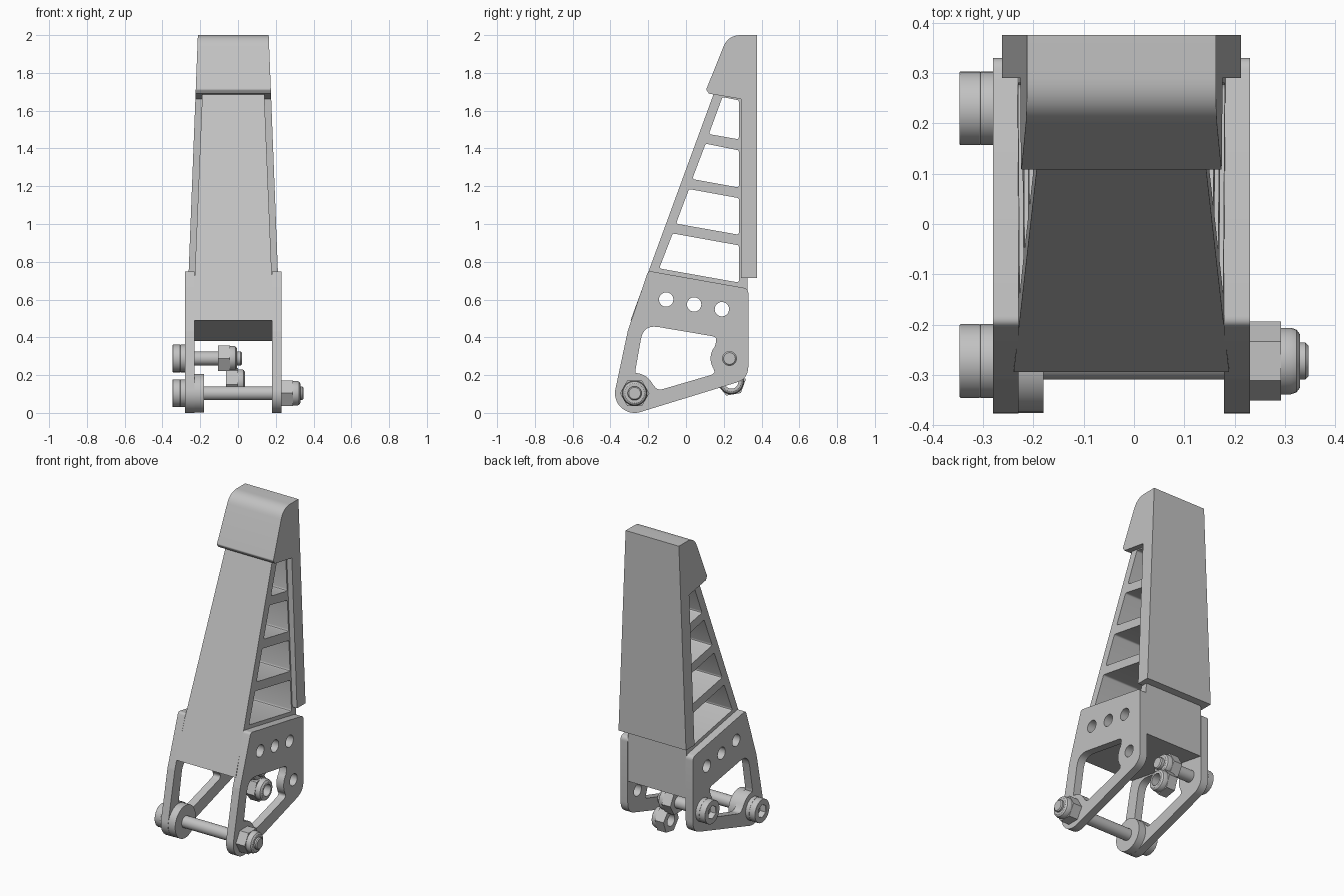
import bpy, bmesh, math
from mathutils import Vector, Matrix

cube = bpy.data.objects.get("Cube")
if cube:
    bpy.data.objects.remove(cube, do_unlink=True)

MID = -0.025                  # the body is centred slightly off x = 0
FRONT_BOLT = (-0.272, 0.104)  # (y, z)
BACK_BOLT = (0.23, 0.288)
LOOSE_NUT = (0.24, 0.165)
SHAFT = 0.037

metal = bpy.data.materials.new("plain grey")
metal.use_nodes = True
GREY = (0.54, 0.54, 0.54, 1)
metal.diffuse_color = GREY
metal.node_tree.nodes["Principled BSDF"].inputs["Base Color"].default_value = GREY


def finish(name, bm):
    """Weld, orient, shade and link a mesh."""
    bmesh.ops.remove_doubles(bm, verts=bm.verts, dist=0.0002)
    bmesh.ops.recalc_face_normals(bm, faces=bm.faces)
    mesh = bpy.data.meshes.new(name)
    bm.to_mesh(mesh)
    bm.free()
    mesh.materials.append(metal)
    mesh.shade_smooth()
    mesh.set_sharp_from_angle(angle=math.radians(30))
    obj = bpy.data.objects.new(name, mesh)
    bpy.context.collection.objects.link(obj)
    return obj


def arc(centre, r, start, end, n=12):
    angles = [math.radians(start + (end - start) * i / n) for i in range(n + 1)]
    return [(centre[0] + r * math.cos(a), centre[1] + r * math.sin(a)) for a in angles]


def circle(centre, r, n=32, turn=0):
    return arc(centre, r, turn, turn + 360, n)[:-1]


def rounded(corners, n=6):
    """Corners are (y, z) or (y, z, radius)."""
    out = []
    for i, c in enumerate(corners):
        p = Vector(c[:2])
        if len(c) < 3:
            out.append(p)
            continue
        a = (Vector(corners[i - 1][:2]) - p).normalized()
        b = (Vector(corners[(i + 1) % len(corners)][:2]) - p).normalized()
        t = c[2] * math.tan((math.pi - a.angle(b)) / 2)
        for k in range(n + 1):
            s = k / n
            out.append(p + a * t * (1 - s) ** 2 + b * t * s ** 2)
    return out


def extrude(name, loops, x0, x1, half=None):
    """Extrude a (y, z) outline with holes along x; half(z) gives a tapering half width."""
    curve = bpy.data.curves.new(name, 'CURVE')
    curve.dimensions = '2D'
    curve.fill_mode = 'BOTH'
    curve.extrude = 1
    for loop in loops:
        spline = curve.splines.new('POLY')
        spline.points.add(len(loop) - 1)
        for point, p in zip(spline.points, loop):
            point.co = (p[0], p[1], 0, 1)
        spline.use_cyclic_u = True
    temp = bpy.data.objects.new(name, curve)
    bpy.context.collection.objects.link(temp)
    deps = bpy.context.evaluated_depsgraph_get()
    mesh = bpy.data.meshes.new_from_object(temp.evaluated_get(deps))
    bm = bmesh.new()
    bm.from_mesh(mesh)
    bpy.data.objects.remove(temp, do_unlink=True)
    bpy.data.curves.remove(curve)
    bpy.data.meshes.remove(mesh)
    for v in bm.verts:
        y, z, side = v.co
        x = MID + side * half(z) if half else (x0 + x1) / 2 + side * (x1 - x0) / 2
        v.co = (x, y, z)
    return finish(name, bm)


def lathe(name, centre, profile, closed=False, n=32):
    """Turn (x, radius) points about an x axis through centre."""
    bm = bmesh.new()
    rings = [[bm.verts.new((x, y, z)) for y, z in circle(centre, r, n)] for x, r in profile]
    pairs = list(zip(rings, rings[1:]))
    if closed:
        pairs.append((rings[-1], rings[0]))
    else:
        bm.faces.new(rings[0])
        bm.faces.new(rings[-1])
    for a, b in pairs:
        for i in range(n):
            j = (i + 1) % n
            bm.faces.new((a[i], a[j], b[j], b[i]))
    return finish(name, bm)


def nut(name, centre, x, turn=0):
    """Hex nut with a round locking collar on its +x side."""
    hexagon = circle(centre, 0.078, 6, turn)
    extrude(name + "_hex", [hexagon, circle(centre, SHAFT)], x, x + 0.062)
    collar = [(x + 0.06, SHAFT), (x + 0.06, 0.066), (x + 0.082, 0.066),
              (x + 0.093, 0.062), (x + 0.1, 0.052), (x + 0.1, SHAFT)]
    lathe(name + "_collar", centre, collar, closed=True)


def bolt(name, centre, tip):
    """Socket head on the -x side, shaft running to tip."""
    socket = circle(centre, 0.042, 6, 30)
    rim = extrude(name + "_head_rim", [circle(centre, 0.073), socket], -0.346, -0.305)
    bevel = rim.modifiers.new("soft_edge", 'BEVEL')
    bevel.width = 0.005
    bevel.segments = 2
    bevel.limit_method = 'ANGLE'
    bevel.angle_limit = math.radians(75)
    lathe(name, centre, [(-0.305, 0.073), (-0.278, 0.073), (-0.278, SHAFT),
                         (tip - 0.006, SHAFT), (tip, SHAFT - 0.006)])


# Row of lightening holes shared by the plates and the core
row_holes = [circle(c, 0.038) for c in ((-0.105, 0.6), (0.043, 0.574), (0.19, 0.549))]

# Side plates
outline = rounded([(-0.2, 0.752, 0.02), (0.33, 0.658, 0.03), (0.33, 0.18, 0.09)]
                  + arc(FRONT_BOLT, 0.104, -73, -192, 20) + [(-0.308, 0.435, 0.1)])
opening = rounded([(-0.225, 0.468, 0.08), (0.165, 0.402, 0.025)]
                  + arc(BACK_BOLT, 0.1, 140, 222)
                  + [(0.165, 0.21, 0.025), (-0.15, 0.118, 0.04)]
                  + arc(FRONT_BOLT, 0.107, 28, 88) + [(-0.268, 0.225, 0.02)])
for name, x0, x1 in (("right_plate", -0.28, -0.229), ("left_plate", 0.179, 0.23)):
    extrude(name, [outline, opening, circle(FRONT_BOLT, SHAFT),
                   circle(BACK_BOLT, SHAFT)] + row_holes, x0, x1)

# Round boss inside one plate
extrude("plate_boss", [circle(FRONT_BOLT, 0.103), circle(FRONT_BOLT, SHAFT)], -0.24, -0.18)

# Tapered core with four windows between sloping ribs
def front_y(z):
    return -0.198 + 0.367 * (z - 0.75)


core = [(front_y(0.49), 0.49), (front_y(1.85), 1.85), (0.325, 1.85), (0.325, 0.381)]
windows = []
for left_y, left_z, low, high, top_y, top_z in (
        (-0.142, 0.765, 0.69, 0.887, -0.07, 0.95),
        (-0.053, 1.002, 0.943, 1.137, 0.016, 1.185),
        (0.033, 1.238, 1.193, 1.39, 0.104, 1.425),
        (0.121, 1.476, 1.448, 1.655, 0.193, 1.672)):
    windows.append(rounded([(left_y, left_z, 0.012), (0.28, low, 0.012),
                            (0.28, high, 0.012), (top_y, top_z, 0.012)], 4))
extrude("core", [core] + windows + row_holes, 0, 0, lambda z: 0.203 - (z - 0.75) * 0.0415)

# Back slab with its hooked, rounded cap
cap = rounded([(0.375, 0.715), (0.375, 2.0), (0.223, 2.0, 0.1), (0.107, 1.712, 0.012),
               (0.121, 1.69, 0.008), (0.29, 1.662), (0.29, 0.715)], 10)
extrude("back_slab_and_cap", [cap], 0, 0, lambda z: 0.2375 - (z - 0.715) * 0.0389)

# Bolts and nuts
bolt("front_bolt", FRONT_BOLT, 0.346)
nut("front_nut", FRONT_BOLT, 0.23)
bolt("back_bolt", BACK_BOLT, 0.02)
nut("back_nut", BACK_BOLT, -0.105)
nut("loose_nut", LOOSE_NUT, -0.063, 10)
